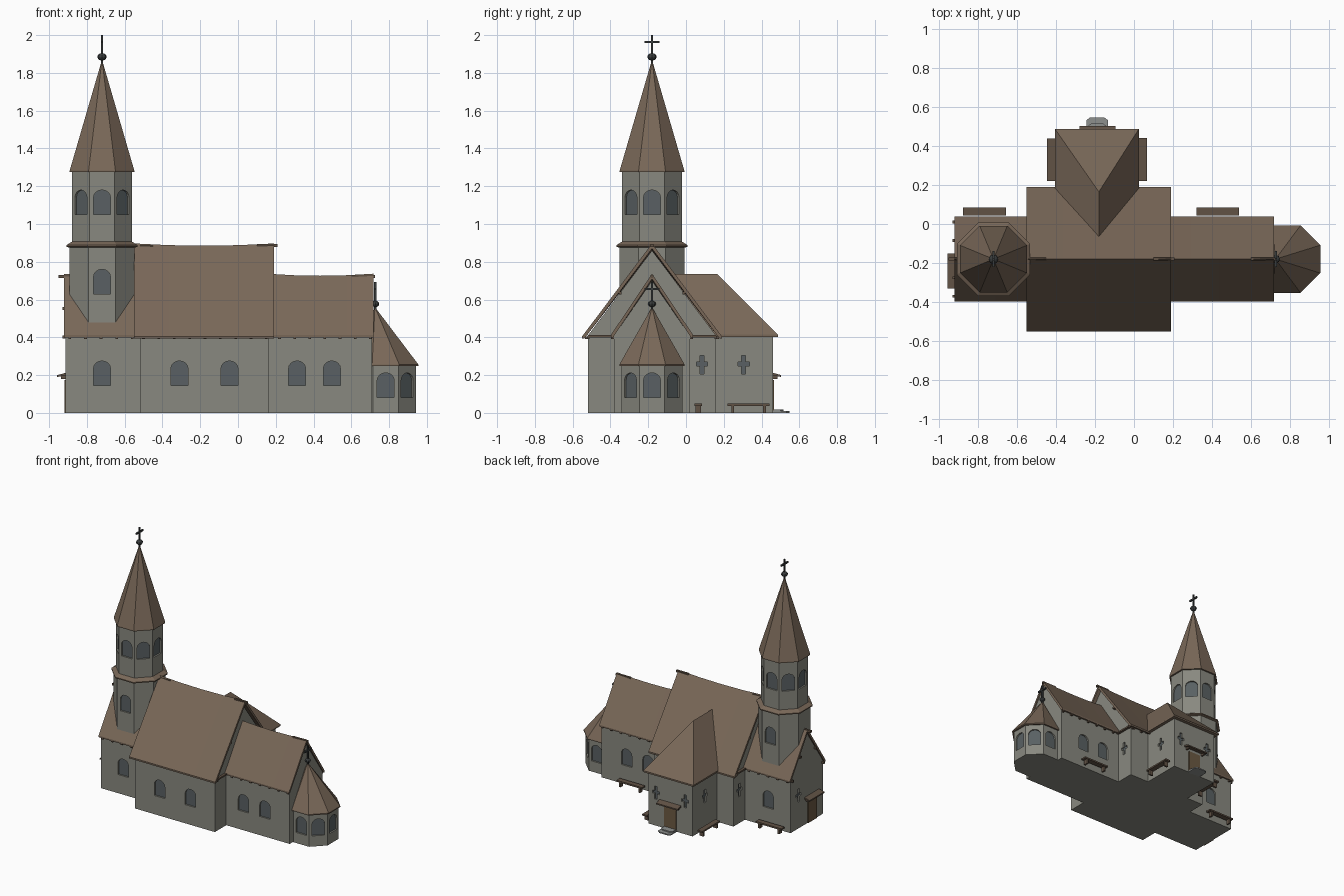
import bpy, bmesh, math
from mathutils import Vector

if "Cube" in bpy.data.objects:
    bpy.data.objects.remove(bpy.data.objects["Cube"])


def material(name, rgb):
    m = bpy.data.materials.new(name)
    m.diffuse_color = (*rgb, 1)
    m.use_nodes = True
    m.node_tree.nodes["Principled BSDF"].inputs["Base Color"].default_value = m.diffuse_color
    return m


WALL = material("grey_plaster", (0.25, 0.25, 0.215))
ROOF = material("brown_shingle", (0.19, 0.137, 0.097))
TIMBER = material("dark_timber", (0.12, 0.085, 0.06))
GLASS = material("window_glass", (0.10, 0.118, 0.125))
IRON = material("dark_iron", (0.04, 0.045, 0.046))
DOOR = material("door_wood", (0.15, 0.10, 0.055))
STONE = material("step_stone", (0.27, 0.28, 0.27))
YC = -0.18   # long axis of the church


def finish(name, bm, *mats):
    bmesh.ops.recalc_face_normals(bm, faces=bm.faces[:])
    me = bpy.data.meshes.new(name)
    bm.to_mesh(me)
    bm.free()
    for m in mats:
        me.materials.append(m)
    ob = bpy.data.objects.new(name, me)
    bpy.context.collection.objects.link(ob)
    return ob


def loft(bm, rings, last_mat=0):
    """Skin closed rings of equal length; cap both ends."""
    vs = [[bm.verts.new(p) for p in r] for r in rings]
    n = len(vs[0])
    for a, b in zip(vs, vs[1:]):
        for i in range(n):
            bm.faces.new((a[i], a[(i + 1) % n], b[(i + 1) % n], b[i]))
    bm.faces.new(vs[0])
    bm.faces.new(vs[-1]).material_index = last_mat


def box(bm, x0, x1, y0, y1, z0, z1):
    loft(bm, [[(x0, y0, z), (x1, y0, z), (x1, y1, z), (x0, y1, z)] for z in (z0, z1)])


def octagon(cx, a, z):
    r = a / math.cos(math.pi / 8)
    return [(cx + r * math.cos(math.pi / 8 + k * math.pi / 4),
             YC + r * math.sin(math.pi / 8 + k * math.pi / 4), z) for k in range(8)]


def octa_part(name, cx, sections, mat, apex=None):
    bm = bmesh.new()
    loft(bm, [octagon(cx, a, z) for a, z in sections])
    if apex:
        bm.faces.ensure_lookup_table()
        top = bm.faces[-1]
        bmesh.ops.poke(bm, faces=[top])
        bm.verts.ensure_lookup_table()
        bm.verts[-1].co = apex
    return finish(name, bm, mat)


def arch(w=0.09, h=0.13, rise=0.04):
    pts = [(-w / 2, 0), (w / 2, 0)]
    return pts + [(w / 2 * math.cos(i * math.pi / 8), h - rise + rise * math.sin(i * math.pi / 8))
                  for i in range(9)]


def cross_shape():
    a, b = 0.011, 0.03
    return [(-a, 0), (a, 0), (a, .042), (b, .042), (b, .064), (a, .064),
            (a, .1), (-a, .1), (-a, .064), (-b, .064), (-b, .042), (-a, .042)]


def cut_windows(ob, wins, depth=0.012):
    """wins: (shape, point on the wall, outward angle in degrees)."""
    bm = bmesh.new()
    for shape, p, deg in wins:
        n = Vector((math.cos(math.radians(deg)), math.sin(math.radians(deg)), 0))
        t = Vector((-n.y, n.x, 0))
        loft(bm, [[Vector(p) + t * u + Vector((0, 0, v)) + n * d for u, v in shape]
                  for d in (0.02, -depth)], 1)
    cutter = finish("window_cutter", bm, WALL, GLASS)
    cutter.hide_render = True
    ob.data.materials.append(GLASS)
    mod = ob.modifiers.new("windows", 'BOOLEAN')
    mod.operation, mod.solver, mod.object = 'DIFFERENCE', 'EXACT', cutter
    dg = bpy.context.evaluated_depsgraph_get()
    me = bpy.data.meshes.new_from_object(ob.evaluated_get(dg))
    ob.modifiers.clear()
    ob.data = me
    bpy.data.objects.remove(cutter)


def gable_walls(name, x0, x1, hw, eave, apex):
    bm = bmesh.new()
    loft(bm, [[(x, YC - hw, 0), (x, YC + hw, 0), (x, YC + hw, eave), (x, YC, apex),
               (x, YC - hw, eave)] for x in (x0, x1)])
    return finish(name, bm, WALL)


def gable_roof(name, x0, x1, hw, eave, apex, sag, th=0.028):
    """Thin saddle roof whose ridge sags a little in the middle."""
    bm, rings = bmesh.new(), []
    for i in range(5):
        f = i / 4
        x, d = x0 + (x1 - x0) * f, sag * 4 * f * (1 - f)
        rings.append([(x, YC - hw, eave), (x, YC, apex - d), (x, YC + hw, eave),
                      (x, YC + hw, eave - .012), (x, YC + hw - .012, eave - .012),
                      (x, YC, apex - d - th), (x, YC - hw + .012, eave - .012),
                      (x, YC - hw, eave - .012)])
    loft(bm, rings)
    finish(name, bm, ROOF)


# Three nave bodies with arched and cross-shaped windows
A, C = arch(), cross_shape()
west = gable_walls("west_nave_walls", -0.912, -0.45, 0.20, 0.41, 0.70)
cut_windows(west, [(A, (-0.72, YC - .2, .145), -90), (A, (-0.72, YC + .2, .145), 90),
                   (C, (-0.912, -0.08, .205), 180)])
main = gable_walls("main_nave_walls", -0.52, 0.165, 0.34, 0.408, 0.86)
cut_windows(main, [(A, (-0.31, YC - .34, .145), -90), (A, (-0.045, YC - .34, .145), -90),
                   (C, (0.165, 0.085, .205), 0), (C, (-0.52, 0.085, .205), 180)])
east = gable_walls("east_nave_walls", 0.1, 0.71, 0.20, 0.41, 0.70)
cut_windows(east, [(A, (x, YC + s * .2, .145), s * 90) for x in (.313, .497) for s in (-1, 1)])
gable_roof("west_nave_roof", -0.92, -0.5, 0.218, 0.412, 0.735, 0.004)
gable_roof("main_nave_roof", -0.55, 0.19, 0.37, 0.405, 0.897, 0.012)
gable_roof("east_nave_roof", 0.15, 0.718, 0.218, 0.412, 0.737, 0.011)

# North wing with hipped roof
bm = bmesh.new()
box(bm, -0.378, 0.0, 0.0, 0.46, 0, 0.41)
wing = finish("north_wing_walls", bm, WALL)
cut_windows(wing, [(C, (0.0, .305, .205), 0), (C, (-0.378, .305, .205), 180),
                   (C, (-0.315, .46, .205), 90), (C, (-0.063, .46, .205), 90)])
bm = bmesh.new()
low = [(-.405, -.1), (.025, -.1), (.025, .487), (-.405, .487)]
a = [bm.verts.new((x, y, .402)) for x, y in low]
b = [bm.verts.new((x, y, .414)) for x, y in low]
r0, r1 = bm.verts.new((-.18, -.1, .735)), bm.verts.new((-.18, .165, .735))
for i in range(4):
    bm.faces.new((a[i], a[(i + 1) % 4], b[(i + 1) % 4], b[i]))
for f in (a, (b[0], b[1], r0), (b[1], b[2], r1, r0), (b[2], b[3], r1), (b[3], b[0], r0, r1)):
    bm.faces.new(f)
finish("north_wing_roof", bm, ROOF)

# Octagonal tower
TX = -0.72
lower = octa_part("tower_lower", TX, [(.172, .3), (.172, .885)], WALL)
cut_windows(lower, [(A, (TX, YC + s * .172, .63), s * 90) for s in (-1, 1)])
upper = octa_part("tower_upper", TX, [(.158, .88), (.158, 1.285)], WALL)
cut_windows(upper, [(A, (TX + .158 * math.cos(k * math.pi / 4), YC + .158 * math.sin(k * math.pi / 4),
                         1.05), k * 45) for k in range(8)])
octa_part("tower_collar", TX, [(.174, .875), (.188, .88), (.188, .888), (.157, .908)], ROOF)
octa_part("tower_spire", TX, [(.171, 1.275), (.171, 1.283)], ROOF, (TX, YC, 1.87))

# Octagonal apse
AX = 0.782
apse = octa_part("apse_walls", AX, [(.161, 0), (.161, .26)], WALL)
cut_windows(apse, [(A, (AX + .161 * math.cos(math.radians(d)), YC + .161 * math.sin(math.radians(d)),
                        .082), d) for d in (-90, -45, 0, 45, 90)])
octa_part("apse_roof", AX, [(.173, .248), (.173, .256)], ROOF, (.725, YC, .56))


# Balls and crosses on the spire and the apse
def finial(name, x, z, r, top):
    bm = bmesh.new()
    bmesh.ops.create_uvsphere(bm, u_segments=8, v_segments=6, radius=r)
    bmesh.ops.scale(bm, vec=(1, 1, .8), verts=bm.verts[:])
    bmesh.ops.translate(bm, vec=(x, YC, z), verts=bm.verts[:])
    box(bm, x - .006, x + .006, YC - .006, YC + .006, z - .04, top)
    box(bm, x - .006, x + .006, YC - .041, YC + .041, top - .042, top - .03)
    finish(name, bm, IRON)


finial("spire_cross", TX, 1.885, .025, 2.0)
finial("apse_cross", .727, .577, .021, .692)

# Rafter tails, purlin ends and tie beams
bm = bmesh.new()
for x0, x1, hw in ((-.89, -.56, .2), (-.5, .15, .34), (.22, .7, .2)):
    n = round((x1 - x0) / .08)
    for i in range(n + 1):
        x = x0 + (x1 - x0) * i / n
        for s in (-1, 1):
            y = YC + s * (hw + .005)
            box(bm, x - .007, x + .007, y - .011, y + .011, .39, .404)
for x0, x1, hw, ze, za in ((-.95, -.85, .19, .405, .715), (-.565, -.45, .335, .405, .872),
                           (.1, .208, .335, .405, .878), (.6, .725, .19, .405, .715)):
    box(bm, x0, x1, YC - .008, YC + .008, za, za + .015)
    for s in (-1, 1):
        for f in (.5, 1):
            y, z, e = YC + s * hw * f, za - .012 - (za - ze - .01) * f, .02
            box(bm, x0 + e, x1 - e, y - .007, y + .007, z - .008, z + .008)
for x0, x1 in ((-.54, -.5), (.15, .183)):
    box(bm, x0, x1, YC - .34, YC + .34, .4, .412)
finish("roof_beams", bm, TIMBER)


# Benches along the walls
def bench(name, x0, x1, y0, y1):
    bm = bmesh.new()
    box(bm, x0, x1, y0, y1, .037, .049)
    along_x = x1 - x0 > y1 - y0
    for f in (.12, .88):
        if along_x:
            c = x0 + (x1 - x0) * f
            box(bm, c - .007, c + .007, y0 + .005, y1 - .005, 0, .04)
        else:
            c = y0 + (y1 - y0) * f
            box(bm, x0 + .005, x1 - .005, c - .007, c + .007, 0, .04)
    finish(name, bm, TIMBER)


bench("bench_north_west", -.877, -.657, .044, .085)
bench("bench_north_east", .32, .538, .044, .085)
bench("bench_wing_west", -.447, -.405, .22, .438)
bench("bench_wing_east", .025, .067, .22, .442)

# Doors with sloping awnings, and the entrance steps
bm = bmesh.new()
box(bm, -.24, -.138, .455, .466, .012, .175)
box(bm, -.918, -.908, -.295, -.19, .0, .175)
finish("doors", bm, DOOR)
bm = bmesh.new()
loft(bm, [[(x, .455, .2), (x, .455, .214), (x, .503, .2), (x, .503, .19)] for x in (-.28, -.095)])
loft(bm, [[(-.905, y, .2), (-.905, y, .214), (-.957, y, .2), (-.957, y, .19)] for y in (-.33, -.15)])
for x in (-.262, -.117):
    box(bm, x - .006, x + .006, .455, .485, .18, .198)
for y in (-.315, -.168):
    box(bm, -.938, -.908, y - .006, y + .006, .18, .198)
finish("awnings", bm, TIMBER)
bm = bmesh.new()
for x, y, z0, z1 in ((.055, .547, 0, .009), (.05, .515, .007, .018)):
    loft(bm, [[(-.189 - x, .45, z), (-.189 + x, .45, z), (-.189 + x, y - .015, z),
               (-.189 + x - .02, y, z), (-.189 - x + .02, y, z), (-.189 - x, y - .015, z)]
              for z in (z0, z1)])
finish("entrance_steps", bm, STONE)
